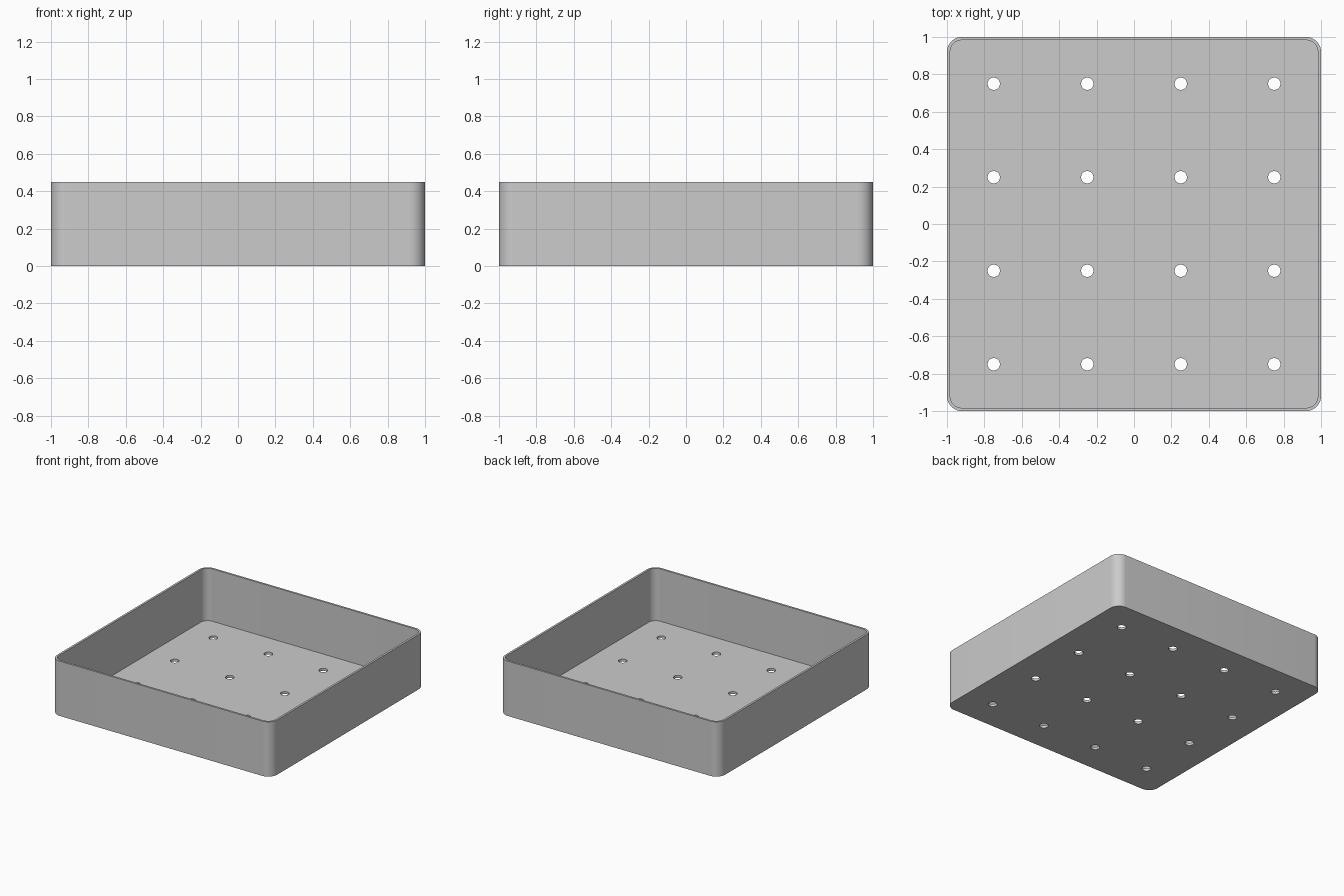
import bpy, bmesh, math

if "Cube" in bpy.data.objects:
    bpy.data.objects.remove(bpy.data.objects["Cube"])

HEIGHT, WALL, FLOOR = 0.45, 0.017, 0.02
RADIUS, HOLE_R = 0.08, 0.033
ARC_STEPS = 12

grey = bpy.data.materials.new("plain grey")
grey.diffuse_color = (0.6, 0.6, 0.6, 1)
grey.use_nodes = True
grey.node_tree.nodes["Principled BSDF"].inputs["Base Color"].default_value = grey.diffuse_color


def rounded_square(half, radius):
    """Outline points of a square with round corners, anticlockwise."""
    pts = []
    for corner in range(4):
        start = corner * math.pi / 2
        cx = (half - radius) * (1 if corner in (0, 3) else -1)
        cy = (half - radius) * (1 if corner in (0, 1) else -1)
        for i in range(ARC_STEPS + 1):
            a = start + i / ARC_STEPS * math.pi / 2
            pts.append((cx + radius * math.cos(a), cy + radius * math.sin(a)))
    return pts


def make_object(name, bm):
    bmesh.ops.recalc_face_normals(bm, faces=bm.faces)
    mesh = bpy.data.meshes.new(name)
    bm.to_mesh(mesh)
    bm.free()
    mesh.materials.append(grey)
    obj = bpy.data.objects.new(name, mesh)
    bpy.context.collection.objects.link(obj)
    return obj


# Open tray: outer wall, rim, inner wall, with floor faces above and below
bm = bmesh.new()
outer = rounded_square(1, RADIUS)
inner = rounded_square(1 - WALL, RADIUS - WALL)
loops = [[bm.verts.new((x, y, z)) for x, y in outline]
         for outline, z in ((outer, 0), (outer, HEIGHT), (inner, HEIGHT), (inner, FLOOR))]
for low, high in zip(loops, loops[1:]):
    for i in range(len(low)):
        j = (i + 1) % len(low)
        bm.faces.new((low[i], low[j], high[j], high[i]))
bm.faces.new(loops[0][::-1])
bm.faces.new(loops[-1])
tray = make_object("tray", bm)

# Grid of drain holes
bm = bmesh.new()
for ix in range(4):
    for iy in range(4):
        made = bmesh.ops.create_cone(bm, cap_ends=True, segments=32,
                                     radius1=HOLE_R, radius2=HOLE_R, depth=0.1)
        bmesh.ops.translate(bm, verts=made["verts"],
                            vec=(-0.75 + 0.5 * ix, -0.75 + 0.5 * iy, 0.01))
cutter = make_object("drain_hole_cutter", bm)

cut = tray.modifiers.new("drain holes", "BOOLEAN")
cut.operation, cut.solver, cut.object = "DIFFERENCE", "EXACT", cutter
bpy.context.view_layer.objects.active = tray
tray.select_set(True)
bpy.ops.object.modifier_apply(modifier=cut.name)
bpy.data.objects.remove(cutter)

# Smooth corners and hole walls, sharp edges elsewhere
bpy.ops.object.shade_smooth_by_angle(angle=math.radians(30))
